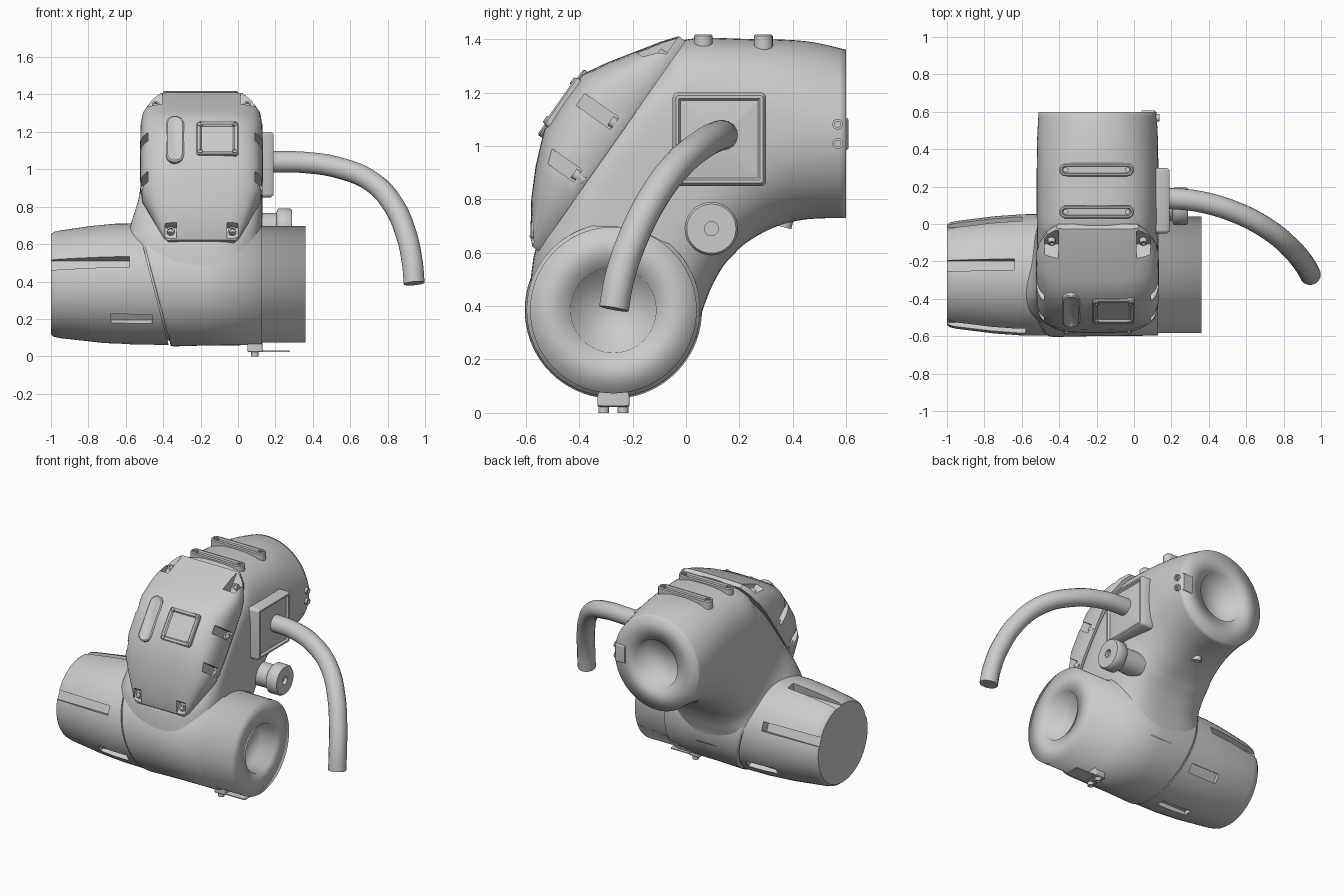
import bpy, bmesh, math
from mathutils import Matrix, Vector

if "Cube" in bpy.data.objects:
    bpy.data.objects.remove(bpy.data.objects["Cube"])

CX = -0.195              # middle of the elbow in x
AY, AZ = -0.272, 0.385   # axis of the horizontal barrel


def finish(name, bm, angle=40):
    bmesh.ops.recalc_face_normals(bm, faces=bm.faces)
    me = bpy.data.meshes.new(name)
    bm.to_mesh(me)
    bm.free()
    ob = bpy.data.objects.new(name, me)
    bpy.context.collection.objects.link(ob)
    bpy.ops.object.select_all(action='DESELECT')
    bpy.context.view_layer.objects.active = ob
    ob.select_set(True)
    bpy.ops.object.shade_smooth_by_angle(angle=math.radians(angle))
    return ob


def loft(name, rings, angle=40):
    bm = bmesh.new()
    vs = [[bm.verts.new(p) for p in r] for r in rings]
    n = len(vs[0])
    for a, b in zip(vs, vs[1:]):
        for i in range(n):
            j = (i + 1) % n
            bm.faces.new((a[i], a[j], b[j], b[i]))
    bm.faces.new(vs[0])
    bm.faces.new(vs[-1])
    return finish(name, bm, angle)


def revolve(name, profile, cy, cz, angle=40, n=72):
    """Turn (x, radius, lean) about an x-axis line; lean tilts the ring."""
    rings = []
    for x, r, k in profile:
        ring = []
        for i in range(n):
            t = 2 * math.pi * i / n
            ring.append((x + k * r * math.sin(t), cy + r * math.cos(t), cz + r * math.sin(t)))
        rings.append(ring)
    return loft(name, rings, angle)


def plate(name, M, a, b, r, steps, angle=40):
    """Rounded rectangle built from (inset, height) steps in frame M."""
    rings = []
    for ins, h in steps:
        ring, q = [], max(r - ins, 0.004)
        for sx, sy, t0 in ((1, 1, 0), (-1, 1, 90), (-1, -1, 180), (1, -1, 270)):
            for k in range(7):
                t = math.radians(t0 + 15 * k)
                ring.append(M @ Vector((sx * (a - ins - q) + q * math.cos(t),
                                        sy * (b - ins - q) + q * math.sin(t), h)))
        rings.append(ring)
    return loft(name, rings, angle)


def screw(name, M, x, y, h0, h1, r):
    T = M @ Matrix.Translation((x, y, 0))
    return plate(name, T, r, r, r, [(0, h0), (0, h1), (r * .45, h1), (r * .45, h1 - r * .5)])


def cut(ob, boxes):
    """Subtract boxes given as (matrix, size)."""
    bm = bmesh.new()
    for M, s in boxes:
        bmesh.ops.create_cube(bm, size=1, matrix=M @ Matrix.Diagonal((*s, 1)))
    cutter = finish("cutter", bm)
    cutter.hide_render = True
    mod = ob.modifiers.new("cut", 'BOOLEAN')
    mod.operation, mod.solver, mod.object = 'DIFFERENCE', 'EXACT', cutter
    bpy.context.view_layer.objects.active = ob
    bpy.ops.object.modifier_apply(modifier=mod.name)
    bpy.data.objects.remove(cutter)
    bpy.ops.object.select_all(action='DESELECT')
    ob.select_set(True)
    bpy.ops.object.shade_smooth_by_angle(angle=math.radians(35))


def frame(u, v, o):
    u, v = Vector(u).normalized(), Vector(v).normalized()
    M = Matrix((u, v, u.cross(v))).transposed().to_4x4()
    M.translation = Vector(o)
    return M


# Elbow body: outer y,z / inner y,z / left and right half width / outer and inner roundness
S = [(.6, 1.36, .6, .73, .315, .315, 2, 2),
     (.45, 1.392, .45, .725, .323, .323, 2.2, 2.1),
     (.25, 1.40, .33, .695, .325, .325, 2.7, 2.3),
     (-.02, 1.395, .23, .64, .325, .325, 3.2, 2.8),
     (-.10, 1.285, .18, .595, .325, .325, 5, 3),
     (-.216, 1.121, .14, .55, .325, .325, 9, 3),
     (-.359, .917, .10, .48, .335, .325, 9, 3),
     (-.474, .753, .075, .42, .39, .325, 5, 3),
     (-.56, .63, .055, .36, .42, .325, 3.2, 3),
     (-.588, .43, .04, .28, .42, .325, 3, 3)]


def section(s, n=72):
    oy, oz, iy, iz, wl, wr, eo, ei = s
    ring = []
    for k in range(n):
        t = 2 * math.pi * k / n
        c, v = math.cos(t), math.sin(t)
        e = eo if c > 0 else ei
        u = math.copysign(abs(c) ** (2 / e), c)
        v = math.copysign(abs(v) ** (2 / e), v) * (wr if v > 0 else wl)
        ring.append((CX + v, (oy + iy) / 2 + u * (oy - iy) / 2, (oz + iz) / 2 + u * (oz - iz) / 2))
    return ring


secs = [(.50, 1.195, .50, .895, .15, .15, 2, 2), (.6, 1.205, .6, .885, .16, .16, 2, 2)]
for i in range(len(S) - 1):
    p0, p1, p2, p3 = S[max(i - 1, 0)], S[i], S[i + 1], S[min(i + 2, len(S) - 1)]
    for t in (0, .25, .5, .75):
        secs.append([b + .5 * t * (c - a + t * (2 * a - 5 * b + 4 * c - d + t * (3 * (b - c) + d - a)))
                     for a, b, c, d in zip(p0, p1, p2, p3)])
secs.append(S[-1])
loft("elbow_body", [section(s) for s in secs], 95)

# Horizontal barrel with collar and recessed end
revolve("barrel", [(.26, .15, 0), (.36, .16, 0), (.36, .312, 0), (.13, .312, 0), (.127, .325, 0),
                   (-.2, .327, -.1), (-.43, .332, -.26), (-.445, .330, -.26), (-.445, .28, -.26)], AY, AZ, 95)

# Tapered motor cap with tilted seam and grooves
cap = revolve("motor_cap", [(-.44, .30, -.26), (-.455, .30, -.26), (-.455, .325, -.26), (-.6, .324, -.17),
                            (-.75, .313, -.08), (-.95, .288, 0), (-.985, .28, 0), (-1, .268, 0)], AY, AZ, 35)
grooves = []
for deg, x0, x1, rad, wid in ((80, -1.1, -.64, .262, .06), (158, -1.1, -.58, .262, .06), (22, -1.1, -.6, .262, .06),
                              (215, -.68, -.46, .292, .06), (-35, -.68, -.46, .292, .06), (270, -.66, -.44, .292, .06)):
    R = Matrix.Translation(((x0 + x1) / 2, AY, AZ)) @ Matrix.Rotation(math.radians(deg), 4, 'X')
    grooves.append((R @ Matrix.Translation((0, rad + .05, 0)), (x1 - x0, .1, wid)))
cut(cap, grooves)

# Domed front cover on the sloping plane (local: x, d along slope, h outward)
F = frame((1, 0, 0), (0, .574, .819), (CX, -.56, .63))
rings = []
for d, h, w in ((-.015, .008, .18), (.01, .035, .205), (.13, .115, .265), (.24, .172, .318), (.37, .224, .328),
                (.5, .230, .328), (.62, .226, .328), (.71, .175, .326), (.79, .122, .315), (.89, .055, .27), (.945, .012, .22)):
    ring = []
    for k in range(33):
        t = math.pi * k / 32
        c, s = math.cos(t), math.sin(t)
        ring.append(F @ Vector((math.copysign(abs(c) ** .55, c) * w, d, abs(s) ** .55 * h)))
    ring += [F @ Vector((-w * .97, d, -.02)), F @ Vector((w * .97, d, -.02))]
    rings.append(ring)
cover = loft("front_cover", rings, 35)
notches = []
for sx in (-1, 1):
    for x, d, wx, wd, h in ((.33, .54, .09, .055, .02), (.33, .30, .09, .055, .02),
                            (.245, .87, .075, .13, .012), (.165, .015, .06, .09, .012)):
        notches.append((F @ Matrix.Translation((sx * x, d, h + .15)), (wx, wd, .3)))
cut(cover, notches)
for sx in (-1, 1):
    for i, (x, d) in enumerate(((.305, .54), (.305, .30), (.245, .85), (.165, .03))):
        screw("cover_screw", F, sx * x, d, -.01, .04, .02)

# Cover details: inspection panel with screws, oval recess
P = F @ Matrix.Translation((.085, .492, .225))
plate("inspection_panel", P, .112, .108, .02, [(0, -.03), (0, .008), (.006, .014), (.02, .014), (.028, .004)])
for sx in (-1, 1):
    for sy in (-1, 1):
        screw("panel_screw", P, sx * .092, sy * .088, 0, .02, .014)
plate("oval_slot", F @ Matrix.Translation((-.142, .49, .22)), .047, .15, .047,
      [(0, -.03), (0, .008), (.008, .014), (.018, .013), (.03, .008)])

# Two long handles on top with end bolts
for y in (.065, .29):
    T = Matrix.Translation((-.2, y, 1.39))
    plate("top_rail", T, .2, .035, .035, [(0, -.03), (0, .022), (.006, .028), (.014, .028), (.018, .016)])
    for sx in (-1, 1):
        screw("rail_bolt", T, sx * .165, 0, 0, .027, .014)

# Cable socket on the side, and the bent cable
plate("cable_socket", frame((0, 1, 0), (0, 0, 1), (.13, .125, 1.025)), .175, .175, .02,
      [(0, -.03), (0, .045), (.012, .06), (.022, .06), (.03, .046), (.12, .06)])
cu = bpy.data.curves.new("cable", 'CURVE')
cu.dimensions, cu.bevel_depth, cu.bevel_resolution = '3D', .057, 6
cu.resolution_u, cu.use_fill_caps = 8, True
pts = [(.15, .14, 1.04), (.35, .12, 1.037), (.55, .06, 1.005), (.72, -.03, .93),
       (.83, -.12, .81), (.9, -.2, .65), (.932, -.25, .5), (.942, -.27, .39)]
sp = cu.splines.new('BEZIER')
sp.bezier_points.add(len(pts) - 1)
for b, p in zip(sp.bezier_points, pts):
    b.co, b.handle_left_type, b.handle_right_type = p, 'AUTO', 'AUTO'
cable = bpy.data.objects.new("cable", cu)
bpy.context.collection.objects.link(cable)
bpy.ops.object.select_all(action='DESELECT')
bpy.context.view_layer.objects.active = cable
cable.select_set(True)
bpy.ops.object.convert(target='MESH')
bpy.ops.object.shade_smooth_by_angle(angle=math.radians(40))

# Side knob
revolve("side_knob", [(.05, .08, 0), (.205, .075, 0), (.21, .094, 0), (.216, .1, 0), (.28, .1, 0), (.29, .092, 0),
                      (.29, .026, 0), (.265, .026, 0)], .095, .69, 50, 40)


# Cable clamps under the barrel and beside the elbow end
def clamp(M):
    plate("clamp_block", M, .06, .04, .008, [(0, -.035), (0, .035), (.005, .04)])
    for sx in (-1, 1):
        screw("clamp_bolt", M, sx * .036, 0, .03, .062, .02)


clamp(frame((0, 1, 0), (1, 0, 0), (.09, AY, .062)))
plate("clamp_strip", Matrix.Translation((.18, AY, .024)), .095, .05, .01, [(0, 0), (0, .006)])
clamp(frame((0, 0, 1), (0, -1, 0), (.075, .568, 1.045)))
screw("underside_stud", frame((1, 0, 0), (0, -1, .25), (CX, .37, .715)), 0, 0, -.03, .02, .03)
